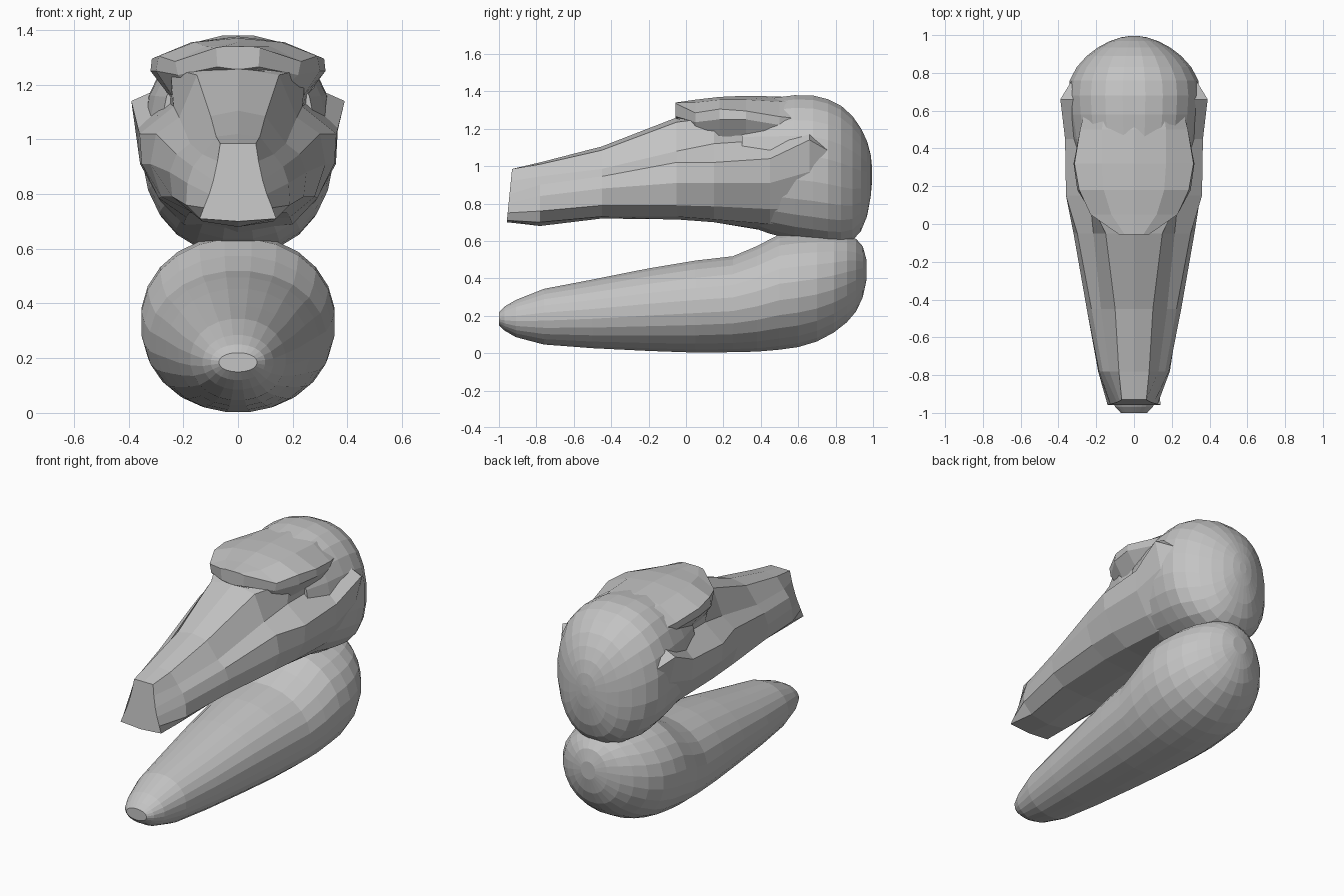
import bpy, bmesh, math

stone = bpy.data.materials.new("plain grey")
stone.diffuse_color = (0.55, 0.55, 0.55, 1)


def loft(name, rings):
    """Skin a list of closed rings into a flat-shaded solid."""
    bm = bmesh.new()
    rows = [[bm.verts.new(p) for p in ring] for ring in rings]
    n = len(rows[0])
    for a, b in zip(rows, rows[1:]):
        for i in range(n):
            j = (i + 1) % n
            bm.faces.new((a[i], a[j], b[j], b[i]))
    bm.faces.new(rows[0])
    bm.faces.new(rows[-1][::-1])
    bmesh.ops.recalc_face_normals(bm, faces=bm.faces)
    mesh = bpy.data.meshes.new(name)
    bm.to_mesh(mesh)
    bm.free()
    mesh.materials.append(stone)
    obj = bpy.data.objects.new(name, mesh)
    bpy.context.collection.objects.link(obj)
    return obj


def rounded(name, stations, power, sides=24):
    """Loft superellipses given as (y, bottom, top, half width)."""
    def bend(v):
        return math.copysign(abs(v) ** (2 / power), v)
    angles = [2 * math.pi * (i + 0.5) / sides for i in range(sides)]
    rings = []
    for y, lo, hi, w in stations:
        rings.append([(w * bend(math.sin(a)), y,
                       (lo + hi) / 2 + (hi - lo) / 2 * bend(math.cos(a))) for a in angles])
    return loft(name, rings)


def faceted(name, stations, lean=0.0):
    """Loft mirrored sections: (y, top z, [(x, z) down the side], bottom z).
    The first section leans forward towards its bottom."""
    rings = []
    for k, (y, top, side, bottom) in enumerate(stations):
        def point(x, z):
            return (x, y - (lean * (top - z) if k == 0 else 0), z)
        rings.append([point(0, top)] + [point(x, z) for x, z in side]
                     + [point(0, bottom)] + [point(-x, z) for x, z in reversed(side)])
    return loft(name, rings)


def merge(base, parts):
    """Fuse parts into the base so no surfaces are left inside."""
    bpy.context.view_layer.objects.active = base
    for part in parts:
        mod = base.modifiers.new("union", 'BOOLEAN')
        mod.operation = 'UNION'
        mod.solver = 'EXACT'
        mod.object = part
        bpy.ops.object.modifier_apply(modifier=mod.name)
        bpy.data.objects.remove(part)


# Lower jaw: long taper with a bulbous rear
jaw = rounded("lower_jaw", [
    (-1.0, 0.15, 0.22, 0.07), (-0.97, 0.12, 0.25, 0.10), (-0.91, 0.085, 0.285, 0.13),
    (-0.76, 0.045, 0.345, 0.175), (-0.5, 0.025, 0.395, 0.22), (-0.2, 0.01, 0.455, 0.265),
    (0.05, 0.001, 0.497, 0.30), (0.25, 0.003, 0.52, 0.325), (0.38, 0.006, 0.575, 0.345),
    (0.5, 0.016, 0.638, 0.356), (0.6, 0.03, 0.65, 0.356), (0.7, 0.06, 0.652, 0.338),
    (0.79, 0.108, 0.647, 0.298), (0.86, 0.163, 0.637, 0.243), (0.91, 0.222, 0.612, 0.183),
    (0.945, 0.298, 0.572, 0.118), (0.965, 0.39, 0.5, 0.05)], 2.08)

# Cranium: boxy egg at the rear of the head
head = rounded("head", [
    (0.3, 0.69, 1.34, 0.28), (0.45, 0.635, 1.365, 0.325), (0.58, 0.605, 1.382, 0.345),
    (0.68, 0.59, 1.38, 0.352), (0.76, 0.58, 1.36, 0.343), (0.83, 0.58, 1.325, 0.306),
    (0.89, 0.6, 1.27, 0.252), (0.935, 0.65, 1.205, 0.192), (0.968, 0.73, 1.135, 0.13),
    (0.988, 0.84, 1.06, 0.07), (0.995, 0.92, 0.99, 0.025)], 2.3)

# Snout, cheeks and the pointed ridge behind the eye sockets
snout = faceted("snout_and_cheeks", [
    (-0.93, 0.985, [(0.065, 0.985), (0.075, 0.92), (0.09, 0.85),
                    (0.105, 0.80), (0.125, 0.75), (0.14, 0.71)], 0.70),
    (-0.78, 1.02, [(0.08, 1.01), (0.13, 0.945), (0.165, 0.90),
                   (0.185, 0.84), (0.19, 0.76), (0.13, 0.70)], 0.68),
    (-0.45, 1.105, [(0.10, 1.085), (0.175, 0.985), (0.225, 0.945),
                    (0.25, 0.88), (0.24, 0.79), (0.16, 0.73)], 0.72),
    (-0.05, 1.26, [(0.15, 1.235), (0.215, 1.08), (0.30, 1.02),
                   (0.32, 0.91), (0.28, 0.79), (0.18, 0.73)], 0.715),
    (0.15, 1.33, [(0.25, 1.26), (0.235, 1.12), (0.36, 1.02),
                  (0.352, 0.91), (0.29, 0.785), (0.19, 0.715)], 0.70),
    (0.45, 1.34, [(0.26, 1.26), (0.26, 1.14), (0.365, 1.04),
                  (0.358, 0.91), (0.28, 0.77), (0.2, 0.69)], 0.65),
    (0.66, 1.30, [(0.22, 1.28), (0.30, 1.18), (0.39, 1.14),
                  (0.35, 0.97), (0.27, 0.77), (0.19, 0.68)], 0.62),
    (0.8, 1.2, [(0.15, 1.19), (0.23, 1.14), (0.305, 1.06),
                (0.29, 0.95), (0.22, 0.77), (0.16, 0.70)], 0.65)], lean=0.1)

# Brow plate overhanging the eye sockets
brow = faceted("brow", [
    (-0.055, 1.34, [(0.05, 1.34), (0.08, 1.335), (0.075, 1.265), (0.04, 1.26)], 1.255),
    (0.05, 1.355, [(0.12, 1.34), (0.23, 1.285), (0.22, 1.235), (0.18, 1.2)], 1.2),
    (0.18, 1.37, [(0.16, 1.355), (0.29, 1.305), (0.30, 1.25), (0.23, 1.145)], 1.145),
    (0.32, 1.376, [(0.17, 1.355), (0.315, 1.295), (0.32, 1.25), (0.24, 1.145)], 1.145),
    (0.5, 1.372, [(0.17, 1.345), (0.285, 1.265), (0.28, 1.22), (0.25, 1.145)], 1.145),
    (0.64, 1.355, [(0.15, 1.335), (0.25, 1.25), (0.24, 1.2), (0.2, 1.145)], 1.145)])

# Fuse everything into one continuous skin
merge(head, [snout, brow, jaw])
head.name = "head_with_jaws"
